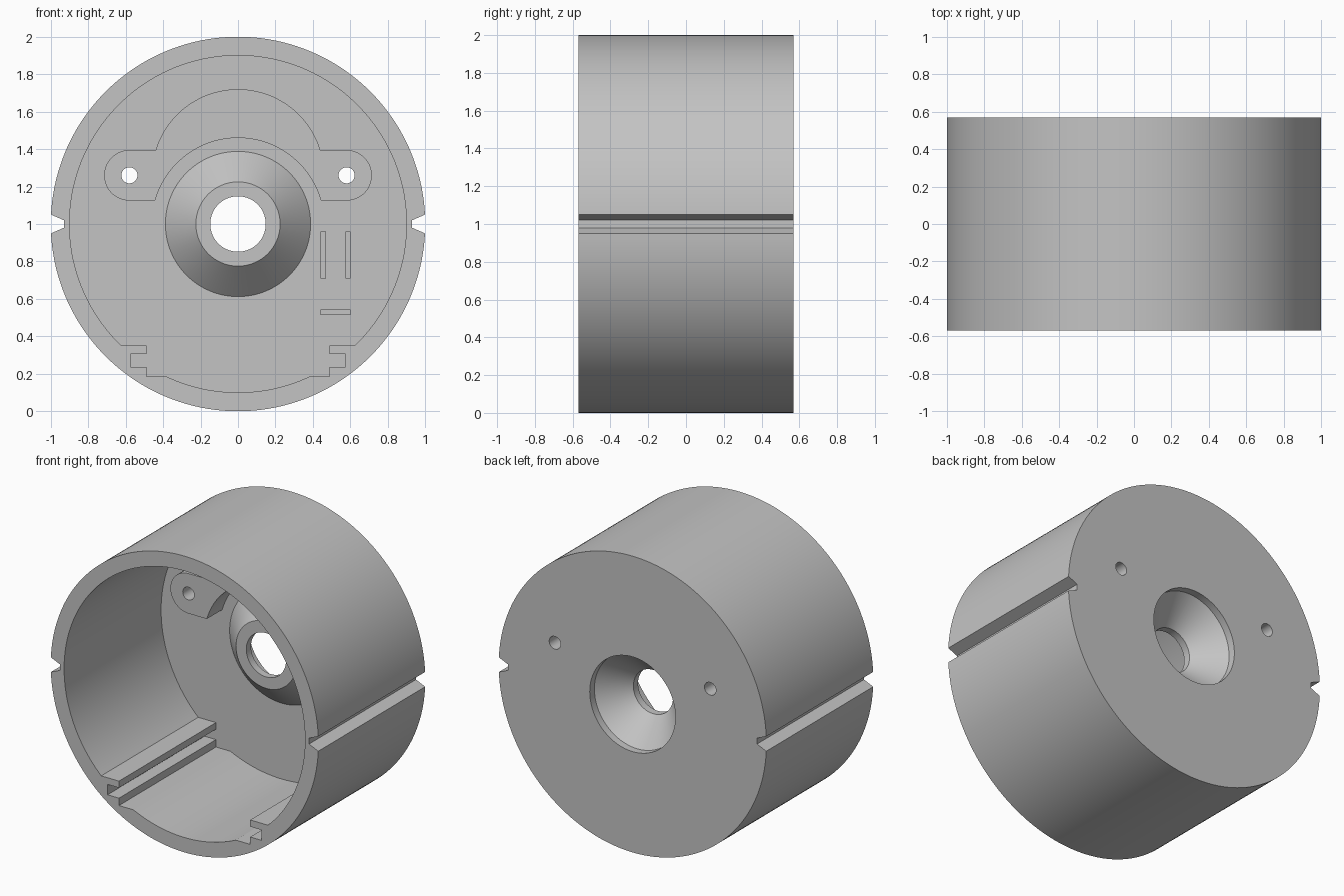
import bpy
import bmesh
from math import radians, degrees, asin, sin, cos, pi

if "Cube" in bpy.data.objects:
    bpy.data.objects.remove(bpy.data.objects["Cube"])

FRONT, BACK = -0.57, 0.57
FLOOR, BOSS = 0.465, 0.30      # depth of the cup floor and of the raised parts
MID = 1.0                      # height of the main axis

grey = bpy.data.materials.new("plain grey")
grey.use_nodes = True
colour = (0.55, 0.55, 0.55, 1)
grey.diffuse_color = colour
grey.node_tree.nodes["Principled BSDF"].inputs["Base Color"].default_value = colour


def arc(cx, cz, r, a, b, n):
    """Points (x, z) on an arc from angle a to b in degrees."""
    steps = [radians(a + (b - a) * i / n) for i in range(n + 1)]
    return [(cx + r * cos(t), cz + r * sin(t)) for t in steps]


def mirrored(half):
    """Close a right-hand half outline with its mirror image."""
    return half + [(-x, z) for x, z in reversed(half)][1:-1]


def finish(name, bm):
    bmesh.ops.recalc_face_normals(bm, faces=bm.faces)
    mesh = bpy.data.meshes.new(name)
    bm.to_mesh(mesh)
    bm.free()
    mesh.materials.append(grey)
    ob = bpy.data.objects.new(name, mesh)
    bpy.context.collection.objects.link(ob)
    return ob


def prism(name, outline, y0, y1):
    """Extrude an (x, z) outline along y."""
    bm = bmesh.new()
    face = bm.faces.new([bm.verts.new((x, y0, z)) for x, z in outline])
    out = bmesh.ops.extrude_face_region(bm, geom=[face])
    verts = [v for v in out["geom"] if isinstance(v, bmesh.types.BMVert)]
    bmesh.ops.translate(bm, verts=verts, vec=(0, y1 - y0, 0))
    return finish(name, bm)


def turned(name, profile, n=96):
    """Solid of revolution about the main axis from (radius, y) points."""
    bm = bmesh.new()
    rings = []
    for r, y in profile:
        rings.append([bm.verts.new((x, y, z)) for x, z in arc(0, MID, r, 0, 360, n)[:-1]])
    for a, b in zip(rings, rings[1:]):
        for i in range(n):
            j = (i + 1) % n
            bm.faces.new((a[i], a[j], b[j], b[i]))
    bm.faces.new(rings[0])
    bm.faces.new(rings[-1])
    return finish(name, bm)


def box(name, x0, x1, z0, z1):
    return prism(name, [(x0, z0), (x1, z0), (x1, z1), (x0, z1)], BOSS, FLOOR + 0.03)


def combine(target, tool, operation):
    mod = target.modifiers.new(tool.name, "BOOLEAN")
    mod.operation, mod.solver, mod.object = operation, "EXACT", tool
    bpy.context.view_layer.objects.active = target
    bpy.ops.object.modifier_apply(modifier=mod.name)
    bpy.data.objects.remove(tool)


# Outer drum with a tapered groove along each side
g = degrees(asin(0.05))
groove = [(-0.93, MID + 0.02), (-0.93, MID - 0.02)]
outer = arc(0, MID, 1, g, 180 - g, 96) + groove
outer += arc(0, MID, 1, 180 + g, 360 - g, 96) + [(-x, z) for x, z in reversed(groove)]
housing = prism("housing", outer, FRONT, BACK)

# Cavity with slotted board rails low on both sides
low, high = degrees(asin(0.815 / 0.9)), degrees(asin(0.65 / 0.9))
rail = [(0.49, 0.185), (0.49, 0.235), (0.575, 0.235),
        (0.575, 0.305), (0.49, 0.305), (0.49, 0.35)]
half = arc(0, MID, 0.9, -90, -low, 12) + rail + arc(0, MID, 0.9, -high, 90, 72)
combine(housing, prism("cavity", mirrored(half), FRONT - 0.1, FLOOR), "DIFFERENCE")

# Raised mounting bridge with rounded ears
top = degrees(asin(0.135 / 0.46))
bottom = degrees(asin(0.125 / 0.46))
half = arc(0, 1.26, 0.46, 90, top, 24) + arc(0.58, 1.26, 0.135, 90, -90, 24)
half += arc(0, MID, 0.46, bottom, 90, 24)
combine(housing, prism("bridge", mirrored(half), BOSS, FLOOR + 0.03), "UNION")

# Conical hub around the shaft hole
hub = [(0.225, BOSS), (0.388, FLOOR), (0.388, FLOOR + 0.03)]
combine(housing, turned("hub", hub), "UNION")

# Thin retaining ribs on the floor
for name, *size in (("inner_rib", 0.44, 0.47, 0.71, 0.96),
                    ("outer_rib", 0.575, 0.602, 0.71, 0.96),
                    ("lower_rib", 0.44, 0.602, 0.515, 0.543)):
    combine(housing, box(name, *size), "UNION")

# Countersunk shaft hole, open at the back
hole = [(0.148, 0.2), (0.148, 0.35), (0.32, 0.52), (0.32, BACK + 0.1)]
combine(housing, turned("shaft_hole", hole), "DIFFERENCE")

# Screw holes through the ears
for side in (-1, 1):
    ring = arc(side * 0.58, 1.26, 0.043, 0, 360, 32)[:-1]
    combine(housing, prism("screw_hole", ring, 0.2, BACK + 0.1), "DIFFERENCE")

bpy.ops.object.select_all(action="DESELECT")
housing.select_set(True)
bpy.context.view_layer.objects.active = housing
bpy.ops.object.shade_smooth_by_angle(angle=radians(20))
